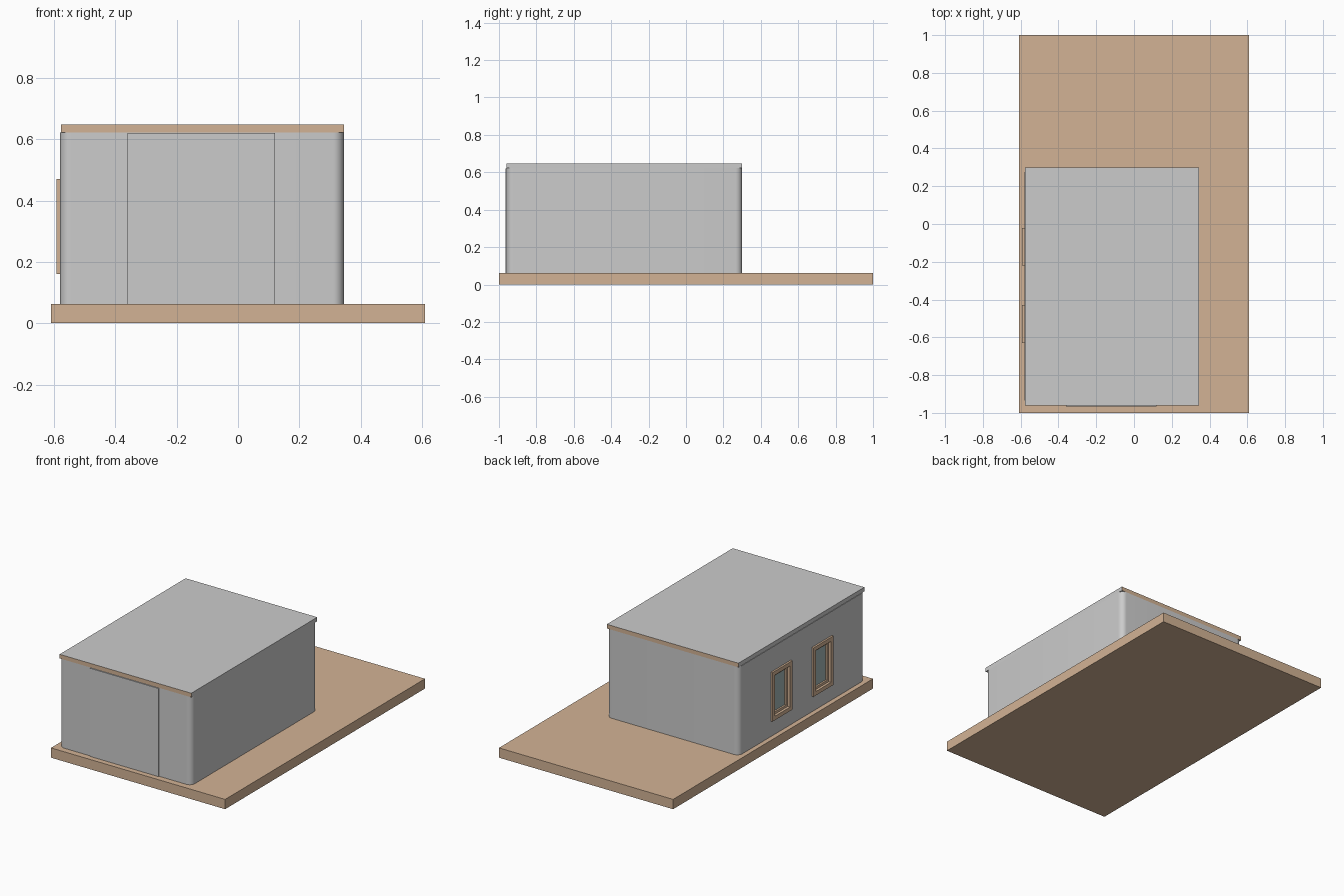
import bpy, bmesh

if "Cube" in bpy.data.objects:
    bpy.data.objects.remove(bpy.data.objects["Cube"])


def colour(name, rgb):
    m = bpy.data.materials.new(name)
    m.diffuse_color = (*rgb, 1)
    m.use_nodes = True
    m.node_tree.nodes["Principled BSDF"].inputs["Base Color"].default_value = m.diffuse_color
    return m


TAN = colour("tan_wood", (0.65, 0.45, 0.30))
GLASS = colour("window_glass", (0.36, 0.46, 0.46))


def add_box(bm, x, y, z):
    """Add an axis-aligned box given its (min, max) ranges."""
    verts = bmesh.ops.create_cube(bm, size=1)["verts"]
    for v in verts:
        v.co = [r[0] + (c + 0.5) * (r[1] - r[0]) for c, r in zip(v.co, (x, y, z))]


def boxes(name, ranges, mat=None, round_radius=0):
    bm = bmesh.new()
    for r in ranges:
        add_box(bm, *r)
    if round_radius:
        upright = [e for e in bm.edges
                   if abs(e.verts[0].co.z - e.verts[1].co.z) > 0.1]
        bmesh.ops.bevel(bm, geom=upright, offset=round_radius, segments=8,
                        profile=0.5, affect='EDGES')
    mesh = bpy.data.meshes.new(name)
    bm.to_mesh(mesh)
    bm.free()
    if mat:
        mesh.materials.append(mat)
    ob = bpy.data.objects.new(name, mesh)
    bpy.context.collection.objects.link(ob)
    return ob


def frame(name, x, y, z, w, mat):
    """Rectangular frame facing -x made of two posts and two rails."""
    inner = (y[0] + w, y[1] - w)
    return boxes(name, [(x, (y[0], y[0] + w), z), (x, (y[1] - w, y[1]), z),
                        (x, inner, (z[0], z[0] + w)), (x, inner, (z[1] - w, z[1]))], mat)


# Ground slab
boxes("base_slab", [((-0.61, 0.61), (-1, 1), (0, 0.062))], TAN)

# Walls with rounded upright corners and window pockets
walls = boxes("walls", [((-0.58, 0.345), (-0.96, 0.30), (0.062, 0.622))],
              round_radius=0.035)
WINDOWS = [(-0.22, -0.02), (-0.63, -0.43)]
WIN_Z = (0.16, 0.47)
cutter = boxes("window_cutter", [((-0.65, -0.545), (a + 0.01, b - 0.01),
                                  (WIN_Z[0] + 0.01, WIN_Z[1] - 0.01)) for a, b in WINDOWS])
cutter.hide_render = True
mod = walls.modifiers.new("window_pockets", 'BOOLEAN')
mod.object = cutter
mod.solver = 'EXACT'
bpy.context.view_layer.objects.active = walls
walls.select_set(True)
bpy.ops.object.modifier_apply(modifier=mod.name)
bpy.data.objects.remove(cutter)
bpy.ops.object.shade_smooth_by_angle()

# Flat roof: grey, with tan fascia on the front and back edges
roof = boxes("roof", [((-0.577, 0.345), (-0.96, 0.30), (0.622, 0.648))])
roof.data.materials.append(None)
roof.data.materials.append(TAN)
for p in roof.data.polygons:
    p.material_index = 1 if abs(p.normal.y) > 0.5 else 0

# Wide door panel, slightly proud of the front wall
boxes("door_panel", [((-0.36, 0.12), (-0.966, -0.94), (0.062, 0.62))])

# Windows on the left wall: outer frame, inner sash, glass
for i, (a, b) in enumerate(WINDOWS, 1):
    frame(f"window_frame_{i}", (-0.592, -0.546), (a, b), WIN_Z, 0.025, TAN)
    frame(f"window_sash_{i}", (-0.576, -0.546), (a + 0.025, b - 0.025),
          (WIN_Z[0] + 0.025, WIN_Z[1] - 0.025), 0.015, TAN)
    boxes(f"window_glass_{i}", [((-0.565, -0.55), (a + 0.035, b - 0.035),
                                 (WIN_Z[0] + 0.035, WIN_Z[1] - 0.035))], GLASS)
